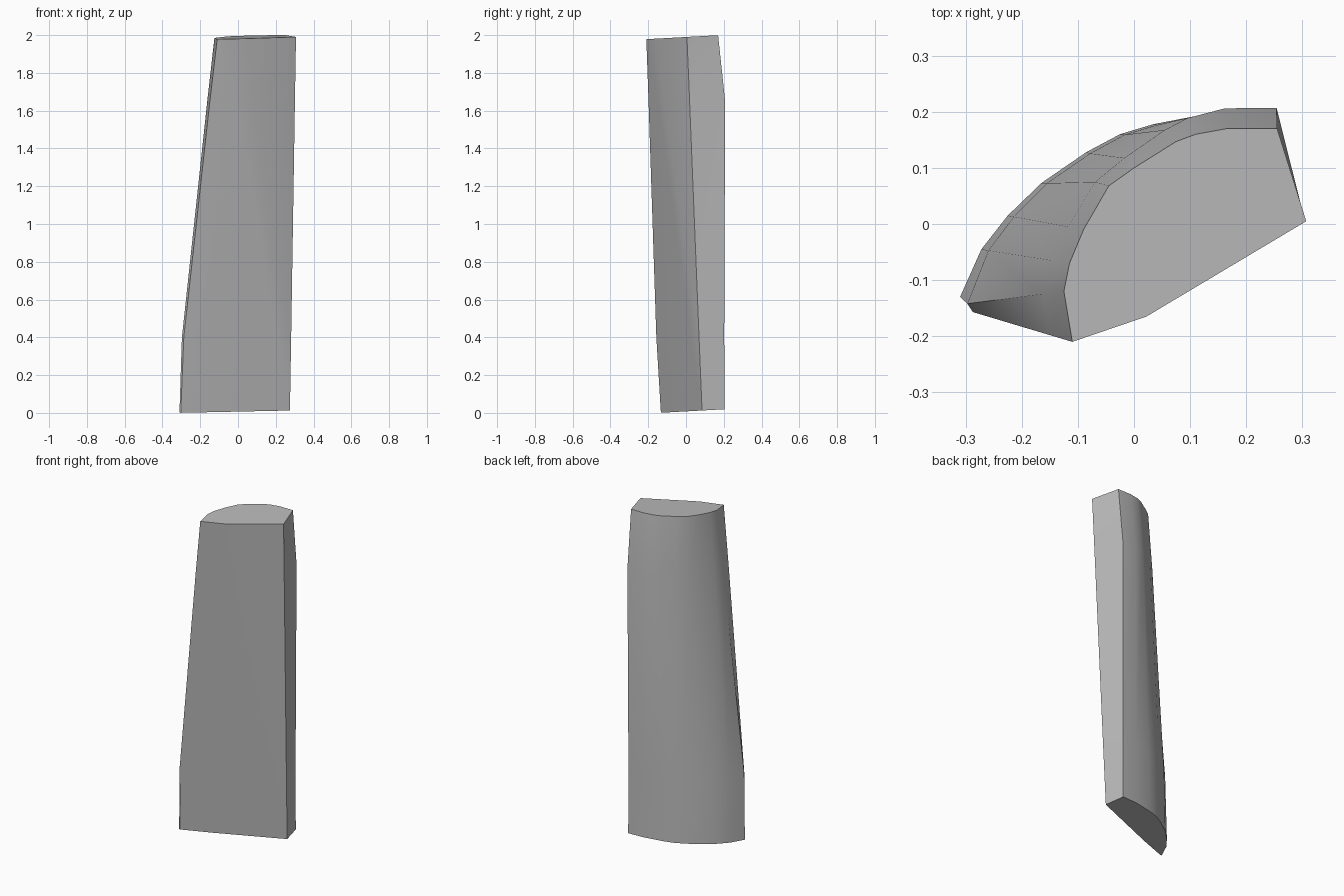
import bpy
import bmesh

cube = bpy.data.objects.get("Cube")
if cube:
    bpy.data.objects.remove(cube, do_unlink=True)

# Matching outlines: front left, front crease, front right, then round the back
bottom = [(-.303, -.133), (-.13, -.072), (.275, .085), (.25, .205), (.15, .2),
          (.035, .178), (-.025, .16), (-.085, .128), (-.165, .073),
          (-.225, .015), (-.272, -.045), (-.31, -.13)]
top = [(-.11, -.21), (.022, -.165), (.307, .005), (.255, .17), (.165, .17),
       (.11, .16), (.075, .147), (0, .1), (-.045, .068),
       (-.09, -.01), (-.115, -.07), (-.125, -.12)]


def blend(a, b, t):
    return [(p[0] + (q[0] - p[0]) * t, p[1] + (q[1] - p[1]) * t) for p, q in zip(a, b)]


# Lower section stays wide; upper section bulges at the back
lower = blend(bottom, top, .08)
lower[:3] = blend(bottom, top, .2)[:3]
lower[0] = (-.287, -.157)
lower[-1] = (-.297, -.142)
upper = blend(lower, top, .78)
for i, bulge in zip(range(3, 9), (.03, .03, .025, .018, .012, .006)):
    upper[i] = (upper[i][0], upper[i][1] + bulge)

bm = bmesh.new()
rings = []
for outline, z in ((bottom, .008), (lower, .4), (upper, 1.65), (top, 1.99)):
    tilt = .055 if z < .1 or z > 1.9 else 0
    rings.append([bm.verts.new((x, y, z + tilt * y)) for x, y in outline])

# Front is two long folded panels; other sides step through every section
n = len(top)
for i in range(n):
    j = (i + 1) % n
    for a, b in zip(rings, rings[1:]):
        if i == 1:
            continue
        bm.faces.new((a[i], a[j], b[j], b[i]))
low, high = rings[0], rings[-1]
bm.faces.new([low[1]] + [r[2] for r in rings] + [high[1], rings[2][1], rings[1][1]])
bm.faces.new(list(reversed(low)))
bm.faces.new(high)
bmesh.ops.triangulate(bm, faces=[f for f in bm.faces if len(f.verts) < 10])
bmesh.ops.recalc_face_normals(bm, faces=bm.faces)

mesh = bpy.data.meshes.new("tapered_shard")
bm.to_mesh(mesh)
bm.free()
shard = bpy.data.objects.new("tapered_shard", mesh)
bpy.context.collection.objects.link(shard)

# Plain grey stone
grey = bpy.data.materials.new("plain_grey")
grey.use_nodes = True
colour = (.5, .5, .5, 1)
grey.diffuse_color = colour
grey.node_tree.nodes["Principled BSDF"].inputs["Base Color"].default_value = colour
mesh.materials.append(grey)

bpy.ops.object.select_all(action="DESELECT")
shard.select_set(True)
bpy.context.view_layer.objects.active = shard
bpy.ops.object.shade_smooth_by_angle(angle=.5)
